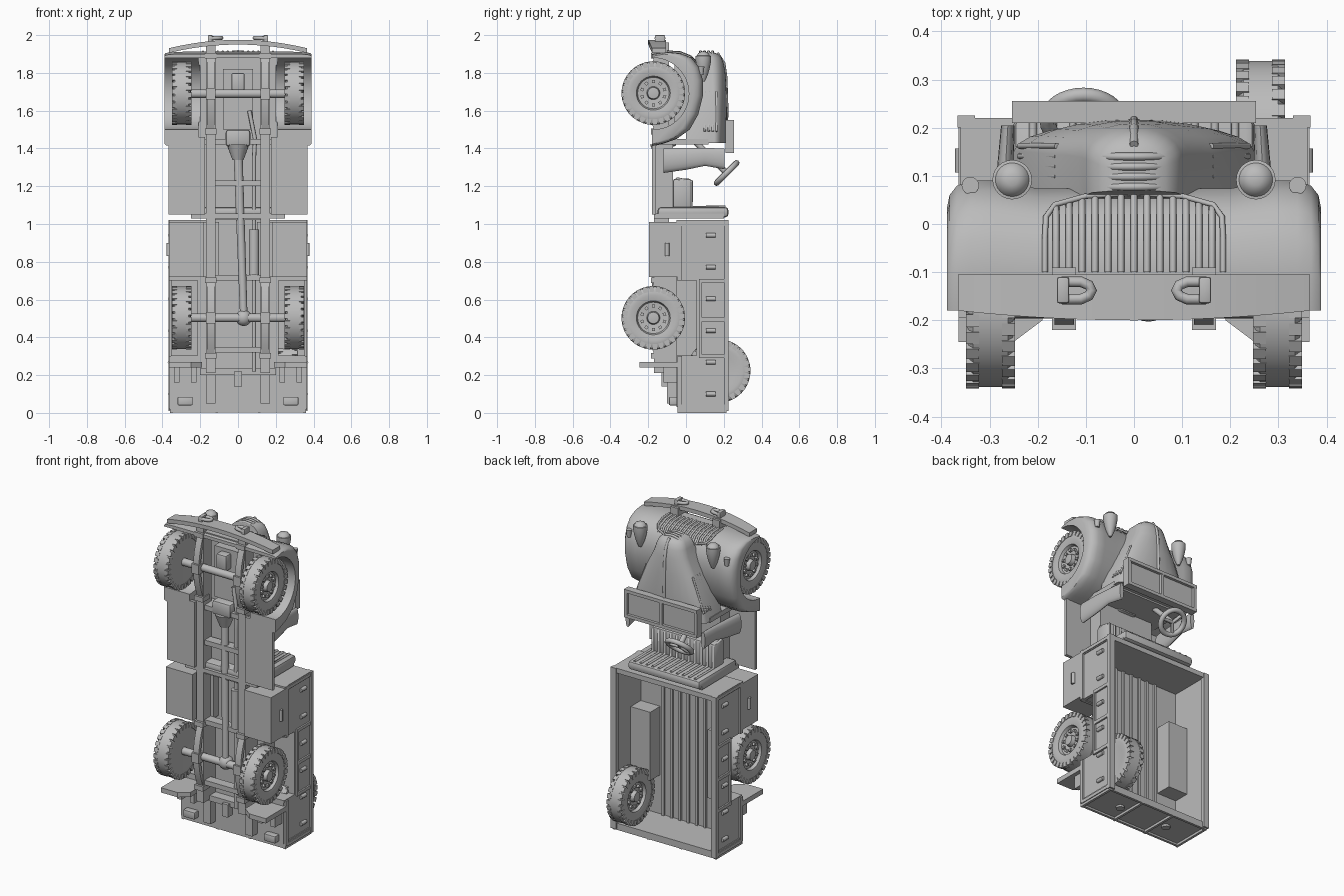
import bpy, bmesh
from math import sin, cos, pi, radians
from mathutils import Vector, Matrix

old = bpy.data.objects.get("Cube")
if old:
    bpy.data.objects.remove(old)

grey = bpy.data.materials.new("plain_grey")
grey.use_nodes = True
grey.diffuse_color = (0.5, 0.5, 0.5, 1)
grey.node_tree.nodes["Principled BSDF"].inputs["Base Color"].default_value = (0.5, 0.5, 0.5, 1)
SIDES = (-1, 1)


def finish(bm, name, angle=35):
    bmesh.ops.recalc_face_normals(bm, faces=bm.faces)
    mesh = bpy.data.meshes.new(name)
    bm.to_mesh(mesh)
    bm.free()
    mesh.materials.append(grey)
    mesh.shade_smooth()
    mesh.set_sharp_from_angle(angle=radians(angle))
    obj = bpy.data.objects.new(name, mesh)
    bpy.context.collection.objects.link(obj)
    return obj


def add_box(bm, x, y, z, matrix=Matrix()):
    size = [abs(r[1] - r[0]) for r in (x, y, z)]
    mid = [(r[0] + r[1]) / 2 for r in (x, y, z)]
    bmesh.ops.create_cube(bm, size=1, matrix=matrix @ Matrix.Translation(mid) @ Matrix.Diagonal((*size, 1)))


def box(name, x, y, z, bevel=0):
    bm = bmesh.new()
    add_box(bm, x, y, z)
    if bevel:
        bmesh.ops.bevel(bm, geom=bm.edges[:], offset=bevel, segments=2, affect="EDGES", profile=0.5)
    return finish(bm, name)


def pair(name, x, y, z, bevel=0):
    for s in SIDES:
        box(name, (s * x[0], s * x[1]), y, z, bevel)


def rod(name, start, end, r1, r2=None, segments=20):
    a, b = Vector(start), Vector(end)
    turn = (b - a).to_track_quat("Z", "Y").to_matrix().to_4x4()
    bm = bmesh.new()
    bmesh.ops.create_cone(bm, cap_ends=True, segments=segments, radius1=r1, radius2=r1 if r2 is None else r2,
                          depth=(b - a).length, matrix=Matrix.Translation((a + b) / 2) @ turn)
    return finish(bm, name)


def loft(name, rings, angle=35):
    bm = bmesh.new()
    rows = [[bm.verts.new(p) for p in ring] for ring in rings]
    n = len(rows[0])
    for lower, upper in zip(rows, rows[1:]):
        for i in range(n):
            bm.faces.new((lower[i], lower[(i + 1) % n], upper[(i + 1) % n], upper[i]))
    bm.faces.new(rows[0])
    bm.faces.new(rows[-1])
    return finish(bm, name, angle)


def tube(name, points, radius, cyclic=False):
    curve = bpy.data.curves.new(name, "CURVE")
    curve.dimensions = "3D"
    curve.bevel_depth = radius
    curve.bevel_resolution = 2
    curve.use_fill_caps = True
    line = curve.splines.new("POLY")
    line.points.add(len(points) - 1)
    for point, co in zip(line.points, points):
        point.co = (*co, 1)
    line.use_cyclic_u = cyclic
    curve.materials.append(grey)
    bpy.context.collection.objects.link(bpy.data.objects.new(name, curve))


def circle(x, radius, y, z, n=40):
    return [(x, y + radius * cos(2 * pi * i / n), z + radius * sin(2 * pi * i / n)) for i in range(n)]


def wheel(name, x, y, z, out):
    # tyre and rim turned around the x axis
    profile = ((-.043, .09), (-.05, .12), (-.046, .155), (-.036, .166), (.036, .166), (.046, .155),
               (.05, .12), (.043, .09), (.025, .083), (.02, .035), (.045, .03), (.047, .014))
    loft(name, [circle(x + out * o, r, y, z) for o, r in profile], 40)
    # shoulder tread blocks
    bm = bmesh.new()
    count = 28
    for i in range(count):
        for s in SIDES:
            spin = Matrix.Translation((x, y, z)) @ Matrix.Rotation(2 * pi * (i + s / 4) / count, 4, "X")
            add_box(bm, (s * .024, s * .051), (-.013, .013), (.138, .168), spin)
    finish(bm, name + "_tread")
    # ring of wheel bolts
    bm = bmesh.new()
    for i in range(10):
        spin = Matrix.Translation((x, y, z)) @ Matrix.Rotation(2 * pi * i / 10, 4, "X")
        add_box(bm, (0, out * .036), (-.008, .008), (.054, .07), spin)
    finish(bm, name + "_bolts")


for s in SIDES:
    wheel("front_wheel", s * .298, -.173, 1.693, s)
    wheel("rear_wheel", s * .298, -.173, .503, s)
wheel("spare_wheel", .263, .173, .222, -1)

# front fenders as one bowed shell, hollowed out below
outline = ((-.18, 1.9), (-.1, 1.912), (-.03, 1.905), (.03, 1.88), (.07, 1.83), (.09, 1.76), (.09, 1.68),
           (.065, 1.58), (.02, 1.5), (-.05, 1.45), (-.12, 1.425), (-.18, 1.41))
half = ((.388, .8, .95), (.383, .89, .97), (.368, .96, .985), (.34, 1, .995), (.29, 1, 1), (.2, .94, 1))
stations = [(-x, h, l) for x, h, l in half] + [(x, h, l) for x, h, l in reversed(half)]
fender = loft("front_fenders", [[(x, -.18 + (y + .18) * h, 1.66 + (z - 1.66) * l) for y, z in outline]
                                for x, h, l in stations])
cutters = [box("bay_cutter", (-.21, .21), (-.3, -.06), (1.3, 1.88))]
cutters += [rod("arch_cutter", (s * .2, -.175, 1.69), (s * .5, -.175, 1.69), .19, segments=48) for s in SIDES]
for cutter in cutters:
    cut = fender.modifiers.new("cut", "BOOLEAN")
    cut.operation = "DIFFERENCE"
    cut.object = cutter
    cutter.hide_render = True
shell = bpy.data.meshes.new_from_object(fender.evaluated_get(bpy.context.evaluated_depsgraph_get()))
fender.modifiers.clear()
fender.data = shell
shell.set_sharp_from_angle(angle=radians(35))
for cutter in cutters:
    bpy.data.objects.remove(cutter)

# grille bars under an arched frame
for i in range(13):
    x = (i - 6) * .027
    low = .06 - .8 * x * x
    tube("grille_bar", [(x, -.1, 1.912), (x, -.03, 1.908), (x, .025, 1.886), (x, low, 1.85)], .007)
for s in SIDES:
    tube("grille_frame", [(s * .185, -.1, 1.912), (s * .185, -.03, 1.906), (s * .183, .015, 1.888),
                          (s * .165, .04, 1.868), (s * .1, .058, 1.852), (0, .064, 1.848)], .006)

# hood narrowing towards a rounded nose
hood_rings = []
for z, w, base, shoulder, top in ((1.43, .25, 0, .15, .212), (1.55, .225, 0, .15, .217), (1.7, .165, .02, .145, .215),
                                  (1.8, .115, .04, .14, .209), (1.85, .1, .06, .135, .2), (1.88, .088, .065, .13, .188),
                                  (1.9, .066, .067, .12, .17), (1.91, .035, .07, .11, .14)):
    arch = [(w * cos(pi * i / 12), shoulder + (top - shoulder) * sin(pi * i / 12), z) for i in range(13)]
    hood_rings.append([(w, base, z)] + arch + [(-w, base, z)])
loft("hood", hood_rings, 40)
tube("hood_ridge", [(0, .21, 1.44), (0, .216, 1.6), (0, .21, 1.78), (0, .2, 1.85), (0, .165, 1.905)], .009)
for i in range(4):
    y = .077 + i * .021
    tube("nose_slat", [(.094 * cos(pi * k / 16), y, 1.82 + .092 * sin(pi * k / 16)) for k in range(17)], .008)
    for s in SIDES:
        tube("hood_louvre", [(s * .238, y + .022, 1.49), (s * .16, y + .022, 1.7)], .006)
box("cowl", (-.25, .25), (-.16, .12), (1.42, 1.45))

# cowl sides swept up to the windshield
for s in SIDES:
    loft("cowl_side", [[(s * (x + r * cos(2 * pi * i / 16)), y, z + l * sin(2 * pi * i / 16)) for i in range(16)]
                       for x, r, y, z, l in ((.28, .022, -.12, 1.335, .065), (.275, .022, 0, 1.345, .058),
                                             (.268, .018, .1, 1.355, .047), (.262, .014, .205, 1.345, .055))])

# windshield folded flat onto the hood
box("windshield_glass", (-.24, .24), (.215, .238), (1.39, 1.54))
for z in (1.375, 1.53):
    box("windshield_rail", (-.253, .253), (.21, .255), (z, z + .02))
for x in (-.253, -.01, .233):
    box("windshield_post", (x, x + .02), (.21, .254), (1.38, 1.545))

# lamps: teardrop pods with domed lenses
pod = ((1.755, .008), (1.79, .024), (1.83, .035), (1.865, .041), (1.89, .041), (1.891, .035), (1.905, .027), (1.912, .012))
for s in SIDES:
    loft("headlamp", [[(s * .253 + r * cos(pi * i / 12), .092 + r * sin(pi * i / 12), z) for i in range(24)]
                      for z, r in pod], 40)
    rod("marker_lamp", (s * .34, .08, 1.79), (s * .34, .08, 1.835), .012, .018)
    rod("marker_post", (s * .34, .04, 1.81), (s * .34, .08, 1.81), .008)

# bowed bumper with tow hooks
bumper = []
for i in range(13):
    x = (i - 6) * .061
    z = 1.975 - .33 * x * x
    bottom = -.2 + .15 * x * x
    bumper.append([(x, bottom, z - .025), (x, -.105, z - .025), (x, -.105, z), (x, bottom, z)])
loft("bumper", bumper)
for s in SIDES:
    tube("tow_hook", [(s * .15, -.12, 1.982), (s * .11, -.12, 1.985), (s * .094, -.127, 1.985), (s * .088, -.138, 1.985),
                      (s * .094, -.149, 1.985), (s * .11, -.156, 1.985), (s * .15, -.156, 1.982)], .011)
    box("hook_plate", (s * .135, s * .16), (-.165, -.11), (1.95, 2), .005)

# cab floor, running boards, seat and steering
box("cab_floor", (-.19, .19), (-.09, -.07), (1.03, 1.45))
pair("running_board", (.175, .367), (-.18, -.16), (1.05, 1.46))
pair("floor_riser", (.175, .19), (-.17, -.07), (1.05, 1.45))
box("cab_back", (-.25, .25), (-.17, .2), (1.03, 1.055))
box("seat_back", (-.25, .25), (-.15, .225), (1.035, 1.09), .018)
box("seat_base", (-.22, .22), (-.07, .03), (1.08, 1.24), .015)
for i in range(11):
    x = (i - 5) * .042
    tube("seat_rib", [(x, .21, 1.09), (x, .03, 1.09), (x, .03, 1.225), (x, -.05, 1.24)], .008)
hub, away = Vector((-.105, .215, 1.27)), Vector((0, .7, .7))
side = Vector((1, 0, 0))
tube("steering_rim", [hub + .075 * (side * cos(pi * i / 16) + away * sin(pi * i / 16)) for i in range(32)], .016, True)
for i in range(3):
    a = 2 * pi * i / 3
    tube("steering_spoke", [hub, hub + .075 * (side * cos(a) + away * sin(a))], .01)
rod("steering_column", hub, (-.105, .05, 1.435), .016)

# cargo bed
box("bed_floor", (-.2, .2), (-.05, -.03), (.03, 1.01))
for z in ((.03, .3), (.7, 1.01)):
    pair("bed_floor_side", (.2, .35), (-.05, -.03), z)
    pair("bed_wall_lower", (.335, .355), (-.045, .07), z)
pair("bed_wall", (.335, .355), (.055, .22), (.03, 1.01))
box("bed_front", (-.36, .36), (-.05, .22), (.99, 1.02))
box("tailgate", (-.36, .36), (-.045, .215), (.015, .045))
pair("bed_top_rail", (.33, .367), (.2, .225), (.01, 1.02))
for i in range(7):
    x = (i - 3) * .058
    box("floor_rib", (x - .008, x + .008), (-.035, -.018), (.045, .99))
# wheel wells in the bed
pair("well_side", (.2, .215), (-.05, .07), (.29, .72))
pair("well_top", (.2, .355), (.055, .07), (.29, .72))
for z in (.29, .705):
    pair("well_end", (.2, .355), (-.05, .07), (z, z + .015))
# wall frames and lashing handles
for z in (.015, .29, .485, .69, .995):
    pair("wall_post", (.35, .365), (-.03 if z < .2 or z > .9 else .07, .21), (z, z + .02))
for z in ((.02, .3), (.7, 1.02)):
    pair("wall_sill", (.35, .365), (-.045, -.02), z)
pair("arch_rail", (.35, .365), (.07, .085), (.29, .71))
for s in SIDES:
    for i in range(6):
        z = .1 + i * .168
        tube("lashing_handle", [(s * .36, .107, z), (s * .36, .157, z)], .012)
    rod("tailgate_handle", (s * .17, .08, .003), (s * .17, .08, .02), .025)
for x in (-.36, -.12, .105, .345):
    box("tailgate_post", (x, x + .015), (-.045, .215), (0, .02))
for y in (-.045, .2):
    box("tailgate_rail", (-.36, .36), (y, y + .015), (.003, .02))

# lockers, step plates and rear fittings
pair("side_locker", (.18, .365), (-.195, -.04), (.72, 1.01))
pair("locker_back", (.1, .2), (-.1, -.04), (.72, 1.01))
for s in SIDES:
    tube("locker_handle", [(s * .367, -.1, .83), (s * .367, -.1, .9)], .012)
    loft("mud_plate", [[(s * x, y, z) for x, y in ((.365, -.245), (.25, -.245), (.19, -.2), (.19, -.04), (.365, -.04))]
                       for z in (.24, .27)])
pair("plate_bracket", (.22, .25), (-.12, -.04), (.16, .24))
pair("plate_bracket", (.31, .34), (-.12, -.04), (.16, .24))
pair("tail_lamp", (.24, .32), (-.09, -.04), (.04, .085), .006)
box("rear_crossmember", (-.2, .2), (-.11, -.05), (.2, .235))
box("tow_block", (-.02, .02), (-.13, -.08), (.14, .22))

# chassis, springs and axles
pair("chassis_rail", (.12, .17), (-.17, -.09), (.21, 1.96))
pair("bed_bearer", (.12, .17), (-.1, -.04), (.05, 1))
for z in (.32, .7, 1.02, 1.2, 1.88):
    box("crossmember", (-.15, .15), (-.16, -.1), (z, z + .03))
for axle in (.503, 1.69):
    rod("axle", (-.28, -.173, axle), (.28, -.173, axle), .023)
    for s in SIDES:
        rings = []
        for i in range(9):
            t = (i - 4) / 4
            y, z = -.21 + .045 * t * t, axle + .2 * t
            rings.append([(s * x, y + h, z) for x, h in ((.125, 0), (.165, 0), (.165, .02), (.125, .02))])
        loft("leaf_spring", rings)
        box("spring_clamp", (s * .12, s * .17), (-.22, -.15), (axle - .03, axle + .03))
        for end in (-.2, .2):
            box("spring_shackle", (s * .115, s * .175), (-.185, -.12), (axle + end - .015, axle + end + .015))
bm = bmesh.new()
bmesh.ops.create_uvsphere(bm, u_segments=20, v_segments=12, radius=.043, matrix=Matrix.Translation((.03, -.16, .503)))
finish(bm, "differential")
rod("drive_shaft", (.03, -.165, .53), (0, -.13, 1.38), .02, .024)
rod("shaft_joint", (0, -.13, 1.34), (0, -.13, 1.42), .03, .06)
box("gearbox", (-.065, .065), (-.17, -.05), (1.41, 1.5), .015)
box("engine", (-.08, .08), (-.12, .05), (1.5, 1.82))
box("oil_sump", (-.035, .035), (-.17, -.1), (1.7, 1.8), .01)
tube("exhaust_pipe", [(.085, -.14, .22), (.085, -.14, 1.35), (.09, -.14, 1.45), (.06, -.13, 1.6)], .011)
rod("muffler", (.085, -.145, .73), (.085, -.145, .97), .027)
